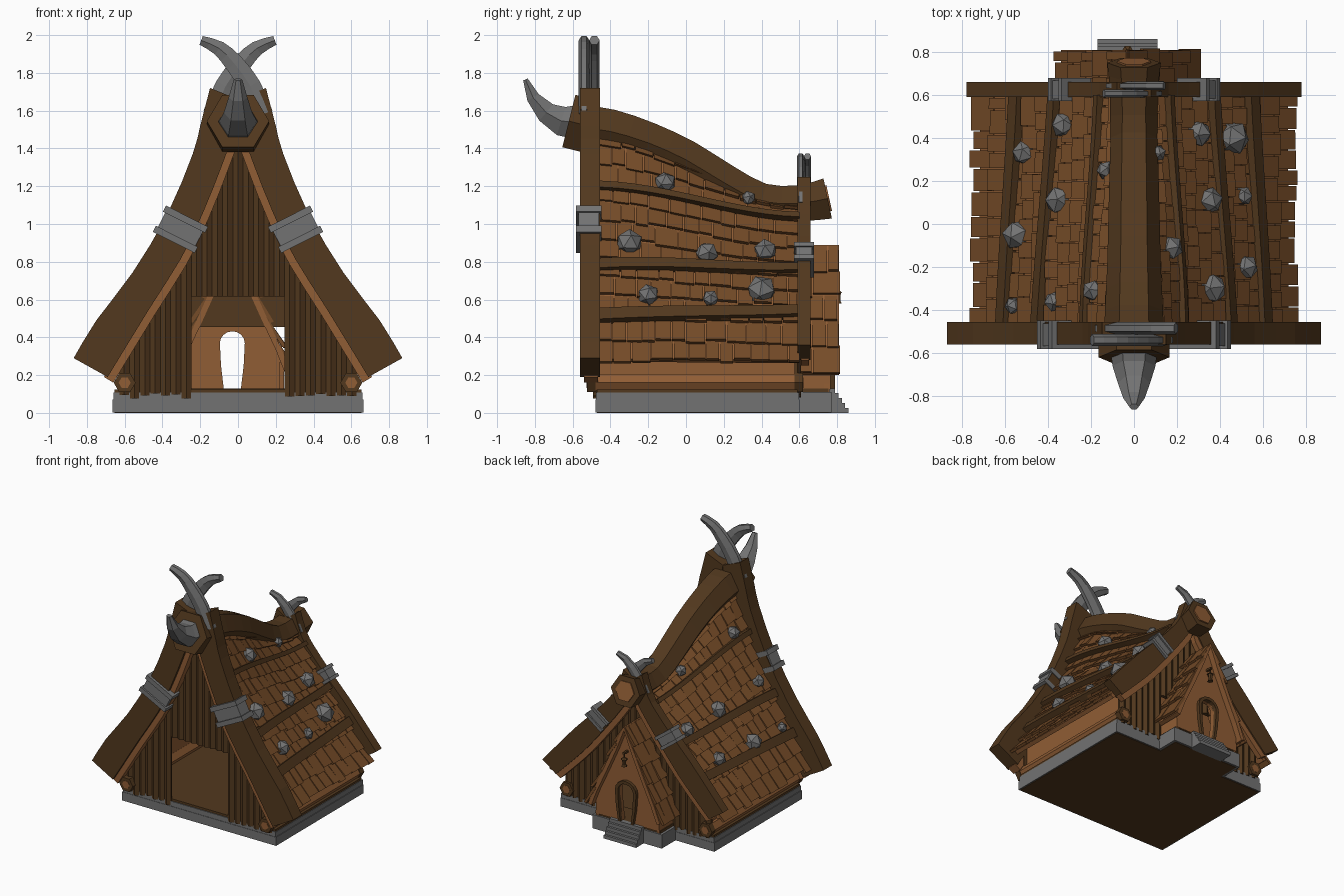
import bpy, bmesh, math, random
from mathutils import Vector, Matrix, Euler

if "Cube" in bpy.data.objects:
    bpy.data.objects.remove(bpy.data.objects["Cube"])
random.seed(4)
R = random.uniform

def material(name, rgb):
    m = bpy.data.materials.new(name)
    m.diffuse_color = (*rgb, 1)
    m.use_nodes = True
    m.node_tree.nodes["Principled BSDF"].inputs["Base Color"].default_value = m.diffuse_color
    return m
DARK = material("dark_timber", (.085, .04, .013))
MID = material("shingle_wood", (.18, .072, .021))
LIGHT = material("light_wood", (.28, .11, .035))
STONE = material("stone", (.17, .17, .17))

class Part:
    """Collects lofted solids into one flat-shaded object."""
    def __init__(self, name, mat):
        self.name, self.mat, self.bm = name, mat, bmesh.new()
    def loft(self, *rings):
        vs = [[self.bm.verts.new(p) for p in r] for r in rings]
        n = len(rings[0])
        for a, b in zip(vs, vs[1:]):
            for i in range(n):
                self.bm.faces.new((a[i], a[(i+1) % n], b[(i+1) % n], b[i]))
        self.bm.faces.new(vs[0])
        self.bm.faces.new(vs[-1])
    def box(self, x0, x1, y0, y1, z0, z1):
        self.loft(*[[(x0, y0, z), (x1, y0, z), (x1, y1, z), (x0, y1, z)] for z in (z0, z1)])
    def sweep(self, path, sizes, ref, n=6, phase=0.0):
        path, ref, rings = [Vector(p) for p in path], Vector(ref), []
        for i, p in enumerate(path):
            t = path[min(i+1, len(path)-1)] - path[max(i-1, 0)]
            up = ref.cross(t).normalized()
            a, b = sizes[i]
            ang = [2*math.pi*k/n + phase for k in range(n)]
            rings.append([p + ref*a*math.cos(q) + up*b*math.sin(q) for q in ang])
        self.loft(*rings)
    def done(self):
        bmesh.ops.recalc_face_normals(self.bm, faces=self.bm.faces)
        me = bpy.data.meshes.new(self.name)
        self.bm.to_mesh(me)
        me.materials.append(self.mat)
        bpy.context.collection.objects.link(bpy.data.objects.new(self.name, me))

def fine(P):
    """Adds a smooth midpoint between neighbouring profile points."""
    V, out = [Vector(p) for p in P], []
    for i in range(len(V)-1):
        a, d = V[max(i-1, 0)], V[min(i+2, len(V)-1)]
        out += [V[i], (V[i]+V[i+1])*.5625 - (a+d)*.0625]
    return out + [V[-1]]

# roof shape: front and back half-profiles (x, z), blended along y
F = [(0, 1.55), (.1, 1.44), (.17, 1.27), (.25, 1.08), (.36, .88), (.53, .59), (.735, .26)]
B = [(0, 1.12), (.05, 1.1), (.12, 1.05), (.22, .91), (.34, .76), (.51, .54), (.735, .26)]
A = [(0, .89), (.095, .7), (.185, .5), (.26, .34), (.315, .2)]
CX = -.03

def at(P, u):
    i = max(0, min(int(u), len(P)-2))
    return Vector(P[i]).lerp(Vector(P[i+1]), u-i)
def main_roof(u, y):
    t = max(0, min(1, (y+.47)/1.07))
    t = .3*t + .7*t*t*(3-2*t)
    return at(F, u).lerp(at(B, u), t)
def annex_roof(u, y):
    return at(A, u)
def surf(S, u, y, side, off=0.0, cx=0.0):
    p, d = S(u, y), S(u+.15, y) - S(u-.15, y)
    nrm = Vector((-d.y, d.x)).normalized()
    return Vector((cx + side*(p.x+nrm.x*off), y, p.y+nrm.y*off))
def height(P, x):
    for a, b in zip(P, P[1:]):
        if a[0] <= x <= b[0]:
            return a[1] + (b[1]-a[1])*(x-a[0])/(b[0]-a[0])
    return P[-1][1]

# roof decks and individual shingles
def roof(name, S, rows, y0, y1, width, cx):
    deck, sh = Part(name+"_deck", LIGHT), Part(name+"_shingles", MID)
    n, end = 10, rows[-1]
    for s in (-1, 1):
        for k in range(n):
            ya, yb = y0+(y1-y0)*k/n, y0+(y1-y0)*(k+1)/n
            rings = []
            for j in range(int(end)+1):
                u = min(j, end-.08)
                rings.append([surf(S, u, y, s, o, cx) if j else Vector((cx, y, S(0, y).y+o))
                              for y, o in ((ya, 0), (yb, 0), (yb, -.03), (ya, -.03))])
            deck.loft(*rings)
        for ua, ub in zip(rows, rows[1:]):
            y = y0
            while y < y1-.01:
                ye = y + width*R(.7, 1.3)
                if y1-ye < width*.5:
                    ye = y1 + R(-.012, .012)
                lo = ub + (ub-ua)*R(-.05, .15)*(ub < end) + R(-.05, .03)*(ub == end)
                lift = R(.022, .034)
                rings = []
                for u, o in ((ua, .004), (lo, lift)):
                    rings.append([surf(S, u, yy, s, o+d, cx) for yy, d in
                                  ((y+.003, 0), (ye-.003, 0), (ye-.003, -.02), (y+.003, -.02))])
                sh.loft(*rings)
                y = ye
    deck.done()
    sh.done()
roof("main_roof", main_roof, [.3, 1.1, 1.7, 2.25, 2.8, 3.3, 3.8, 4.2, 4.55, 4.9, 5.25, 5.62, 6], -.46, .6, .095, 0)
roof("annex_roof", annex_roof, [0.05, .75, 1.4, 2.1, 2.9, 4], .57, .81, .09, CX)

# long battens across the shingles
p = Part("roof_battens", DARK)
for s in (-1, 1):
    for uf, ub in ((2.4, 2.2), (4.38, 4.05), (5.27, 5.07)):
        rings = []
        for k in range(13):
            t = k/12
            y, u = -.46+1.06*t, uf+(ub-uf)*t
            rings.append([surf(main_roof, u+du, y, s, o) for du, o in
                          ((-.09, 0), (-.09, .05), (.09, .05), (.09, 0))])
        p.loft(*rings)
p.done()

# ridge beam, hexagonal with a heavy front end and a light core at the back
p = Part("ridge_beam", DARK)
path = [(-.56, 1.51), (-.4, 1.49), (-.2, 1.43), (0, 1.34), (.2, 1.22), (.4, 1.12), (.6, 1.11), (.75, 1.135)]
rad = [.14, .135, .125, .12, .115, .11, .11, .125]
p.sweep([(0, y, z) for y, z in fine(path)], [(r.x, r.x) for r in fine([(r, 0) for r in rad])], (1, 0, 0))
p.sweep([(0, -.62, 1.545), (0, -.52, 1.52)], [(.165, .165)]*2, (1, 0, 0))
p.done()
p = Part("ridge_end_core", LIGHT)
p.sweep([(0, .74, 1.134), (0, .758, 1.138)], [(.08, .08)]*2, (1, 0, 0))
p.done()

# curved gable boards with lighter inner trim
FO = [(.148, 1.72), (.2, 1.52), (.24, 1.37), (.375, 1.05), (.56, .74), (.75, .49), (.87, .29)]
FI = [(0, 1.66), (.02, 1.5), (.085, 1.31), (.185, 1.06), (.3, .82), (.47, .55), (.69, .19)]
BO = [(.08, 1.25), (.13, 1.1), (.2, 1.0), (.325, .86), (.5, .68), (.65, .51), (.78, .36)]
BI = [(0, 1.2), (.02, 1.06), (.1, .93), (.22, .77), (.38, .57), (.52, .42), (.66, .28)]
for tag, O, I, y0, y1 in (("front", FO, FI, -.56, -.455), ("back", BO, BI, .59, .66)):
    O, I = fine(O), fine(I)
    b, t = Part(tag+"_gable_boards", DARK), Part(tag+"_gable_trim", LIGHT)
    for s in (-1, 1):
        b.loft(*[[(s*o[0], y0, o[1]), (s*o[0], y1, o[1]), (s*i[0], y1, i[1]), (s*i[0], y0, i[1])]
                 for o, i in zip(O, I)])
        t.loft(*[[(s*(x+.02), y0+.02, z), (s*(x+.02), y1-.01, z),
                  (s*max(0, x-.03), y1-.01, z-.03), (s*max(0, x-.03), y0+.02, z-.03)]
                 for x, z in I[2:]])
    b.done()
    t.done()

# vertical plank walls with a doorway gap
def planks(name, y, out, P, xl, xr, gap_z):
    p, n = Part(name, DARK), 23
    w = 1.26/n
    for k in range(n):
        x0 = -.63 + k*w
        x1, xm = x0+w, x0+w/2
        zb = gap_z if xl < xm < xr else R(.075, .105)
        sec = [(x0, 0), (xm, .018), (x1, 0), (x1, -.015), (x0, -.015)]
        top = lambda x: max(height(P, abs(x))-.05, zb+.02)
        p.loft([(x, y+out*d, zb) for x, d in sec], [(x, y+out*d, top(x)) for x, d in sec])
    p.done()
planks("front_plank_wall", -.475, -1, F, -.25, .25, .615)
planks("back_plank_wall", .59, 1, B, -.27, .23, .455)

# low side walls under the eaves
p = Part("side_walls", LIGHT)
for s in (-1, 1):
    p.loft(*[[(s*.575, y, .12), (s*.605, y, .12), (s*.605, y, .4), (s*.575, y, .44)] for y in (-.46, .58)])
p.done()

# grey clamps around the gable boards
p = Part("board_clamps", STONE)
for cx, cz, y, dx, dz, k in ((.305, .972, -.515, .89, .45, 1), (.3, .81, .625, .8, .6, .68)):
    for s in (-1, 1):
        for off, a, h, d in ((0, .112, .065, .056), (.06, .125, .018, .07), (-.06, .125, .018, .07)):
            c = [(cx + k*(dx*i*a - dz*(off+j*h)), cz + k*(dz*i*a + dx*(off+j*h)))
                 for i, j in ((-1, -1), (1, -1), (1, 1), (-1, 1))]
            p.loft(*[[(s*x, y+e*d*(.4+k*.6)*.95, z) for x, z in c] for e in (-1, 1)])
p.done()

# crossed horns on both gables and the prow horn
p = Part("crossed_horns", STONE)
H = [(.13, 1.58), (.065, 1.73), (-.02, 1.85), (-.1, 1.93), (-.195, 1.972)]
W = [.065, .065, .058, .045, .028]
for s, yf, yb in ((1, -.54, .607), (-1, -.485, .643)):
    p.sweep([(s*q.x, yf, q.y) for q in fine(H)], [(.028, w.x) for w in fine([(w, 0) for w in W])], (0, 1, 0))
    p.sweep([(s*x*.72, yb, 1.36+(z-1.975)*.66) for x, z in H], [(.019, w*.72) for w in W], (0, 1, 0))
p.done()
p = Part("prow_horn", STONE)
p.sweep([(0, -.58, 1.54), (0, -.66, 1.545), (0, -.74, 1.59), (0, -.81, 1.67), (0, -.85, 1.765)],
        [(.11, .105), (.1, .09), (.075, .065), (.05, .04), (.022, .015)], (1, 0, 0))
p.done()

# stone studs scattered on the roof
p = Part("roof_stones", STONE)
for x, y, r in ((.3, .42, .064), (.46, .4, .082), (.11, .33, .04), (.35, .11, .064), (.51, .13, .045),
                (.17, -.11, .06), (.52, -.2, .06), (.36, -.3, .073), (-.33, .46, .06), (-.51, .33, .058),
                (-.13, .25, .045), (-.35, .11, .068), (-.54, -.05, .072), (-.19, -.31, .052),
                (-.37, -.36, .05), (-.56, -.38, .041)):
    s = math.copysign(1, x)
    u = min((k/50 for k in range(300)), key=lambda q: abs(surf(main_roof, q, y, s, .018).x-x))
    m = Matrix.Translation(surf(main_roof, u, y, s, .018)) @ Euler((R(0, 3), R(0, 3), R(0, 3))).to_matrix().to_4x4()
    bmesh.ops.create_icosphere(p.bm, subdivisions=1, radius=r, matrix=m)
p.done()

# stone base, steps and wooden floor
p = Part("stone_base", STONE)
p.box(-.665, .665, -.48, .6, .003, .07)
p.box(-.66, .66, -.477, .597, .07, .108)
p.box(CX-.3, CX+.3, .58, .77, .003, .11)
p.done()
p = Part("entry_steps", STONE)
for k in range(5):
    p.box(CX-.14, CX+.14, .75, .79+.0175*k, .104-.026*k, .13-.026*k)
p.done()
p = Part("floor", DARK)
p.box(-.655, .655, -.47, .59, 0, .125)
p.box(CX-.28, CX+.28, .57, .755, 0, .13)
p.done()

# hexagonal sill logs with collars
p, c = Part("sill_logs", LIGHT), Part("sill_log_collars", DARK)
for x in (-.6, .6):
    p.sweep([(x, -.5, .16), (x, .6, .16)], [(.052, .052)]*2, (1, 0, 0))
    p.sweep([(x, -.527, .16), (x, .622, .16)], [(.032, .032)]*2, (1, 0, 0))
    for y in (-.525, .575):
        c.sweep([(x, y, .16), (x, y+.045, .16)], [(.058, .058)]*2, (1, 0, 0))
p.done()
c.done()

# annex gable wall with arched door hole, and side walls
door = [(.045, .125), (.06, .25), (.066, .37)]
arch = [(.066*math.cos(a), .37+.062*math.sin(a)) for a in [math.pi*k/8 for k in range(1, 8)]]
hole = door + arch + [(-x, z) for x, z in reversed(door)]
edge = [(.275, .125), (.27, .28), (.175, .48), (.085, .68)]
outer = [(-x, z) for x, z in edge] + [(0, .86)] + edge[::-1]
p = Part("annex_walls", LIGHT)
p.loft(*[[(CX+x, y, z) for x, z in hole + outer] for y in (.73, .765)])
for s in (-1, 1):
    p.box(CX+s*.262-.012, CX+s*.262+.012, .58, .76, .1, .27)
p.done()
p = Part("door_frame", DARK)
p.loft(*[[(CX+x, .755, z), (CX+x, .79, z), (CX+x*1.38, .79, z+max(0, z-.37)*.38),
          (CX+x*1.38, .755, z+max(0, z-.37)*.38)] for x, z in hole])
p.done()

# hanging lantern above the door
p = Part("lantern", DARK)
p.box(CX-.008, CX+.008, .76, .815, .675, .69)
p.sweep([(CX, .805, z) for z in (.68, .65, .635, .634, .595, .58)],
        [(r, r) for r in (.004, .005, .026, .017, .014, .022)], (1, 0, 0))
p.done()
